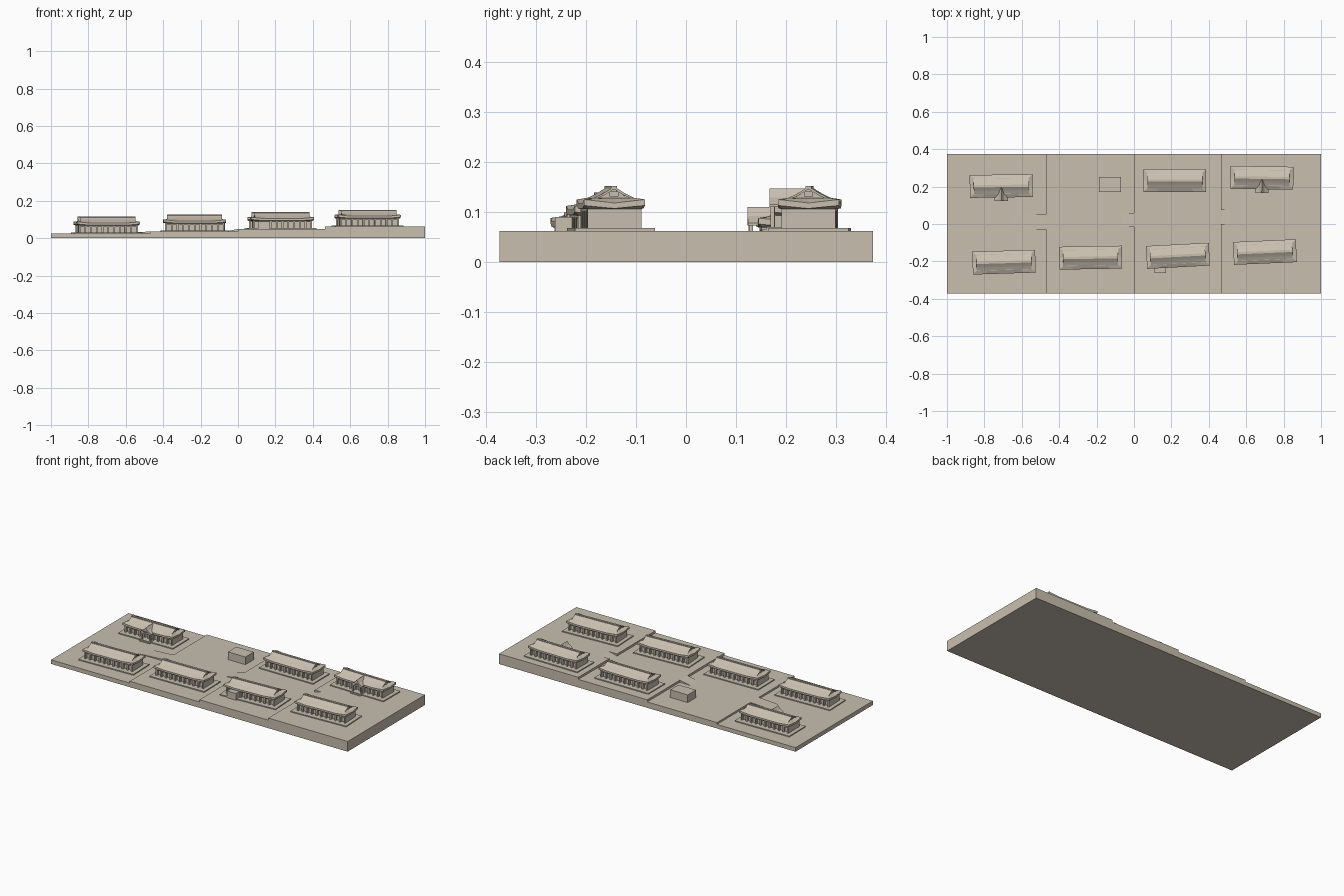
import bpy, bmesh, math
from mathutils import Matrix, Vector

if "Cube" in bpy.data.objects:
    bpy.data.objects.remove(bpy.data.objects["Cube"])

stone = bpy.data.materials.new("warm_stone")
stone.diffuse_color = (0.58, 0.52, 0.43, 1)
stone.use_nodes = True
stone.node_tree.nodes["Principled BSDF"].inputs["Base Color"].default_value = stone.diffuse_color


def finish(name, bm, matrix=Matrix()):
    bmesh.ops.recalc_face_normals(bm, faces=bm.faces)
    mesh = bpy.data.meshes.new(name)
    bm.to_mesh(mesh)
    bm.free()
    mesh.materials.append(stone)
    ob = bpy.data.objects.new(name, mesh)
    ob.matrix_world = matrix
    bpy.context.collection.objects.link(ob)
    return ob


def add_box(bm, x0, x1, y0, y1, z0, z1):
    m = Matrix.Translation(((x0 + x1) / 2, (y0 + y1) / 2, (z0 + z1) / 2))
    m = m @ Matrix.Diagonal((x1 - x0, y1 - y0, z1 - z0, 1))
    bmesh.ops.create_cube(bm, size=1, matrix=m)


def box(name, *bounds, matrix=Matrix()):
    bm = bmesh.new()
    add_box(bm, *bounds)
    return finish(name, bm, matrix)


def add_prism(bm, points, step):
    """Extrude a closed outline along a vector."""
    face = bm.faces.new([bm.verts.new(p) for p in points])
    ext = bmesh.ops.extrude_face_region(bm, geom=[face])
    moved = [g for g in ext["geom"] if isinstance(g, bmesh.types.BMVert)]
    bmesh.ops.translate(bm, vec=Vector(step), verts=moved)
    if face.is_valid is False:
        return
    if all(len(e.link_faces) == 1 for e in face.edges):
        bm.faces.new(list(reversed([v for v in face.verts])))


def prism(name, points, step, matrix=Matrix()):
    bm = bmesh.new()
    add_prism(bm, points, step)
    return finish(name, bm, matrix)


# Terraced ground, the highest level notched for its ramp
Y0, Y1 = -0.372, 0.373
LEVELS = [0.025, 0.036, 0.049, 0.062]
EDGES = [-1.0, -0.47, 0.0, 0.465, 1.0]
for i in range(3):
    box(f"terrace_{i + 1}", EDGES[i], EDGES[i + 1], Y0, Y1, 0, LEVELS[i])
notch = [(0.465, Y0), (1, Y0), (1, Y1), (0.465, Y1), (0.465, 0.075),
         (0.515, 0.075), (0.515, 0.0), (0.465, 0.0)]
prism("terrace_4", [(x, y, 0) for x, y in notch], (0, 0, LEVELS[3]))


# Road ramps between levels
def ramp(name, x0, x1, y0, y1, z0, z1):
    prism(name, [(x0, y0, 0), (x1, y0, 0), (x1, y0, z1), (x0, y0, z0)],
          (0, y1 - y0, 0))


ramp("ramp_1", -0.66, -0.47, -0.03, 0.05, LEVELS[0], LEVELS[1])
ramp("ramp_2", -0.07, 0.0, -0.015, 0.06, LEVELS[1], LEVELS[2])
ramp("ramp_3", 0.465, 0.515, 0.0, 0.075, LEVELS[2], LEVELS[3])


def roof(name, m):
    bm = bmesh.new()

    # Skirt rings whose corners sweep upward
    def ring(hx, hy, z, lift):
        pts = [(-1, -1), (-.6, -1), (0, -1), (.6, -1), (1, -1), (1, 0),
               (1, 1), (.6, 1), (0, 1), (-.6, 1), (-1, 1), (-1, 0)]
        return [bm.verts.new((a * hx, b * hy,
                              z + (lift if abs(a) + abs(b) == 2 else 0)))
                for a, b in pts]

    rings = [ring(0.158, 0.053, 0.044, 0), ring(0.168, 0.061, 0.045, 0.006),
             ring(0.168, 0.061, 0.056, 0.007), ring(0.148, 0.042, 0.066, 0)]
    for a, b in zip(rings, rings[1:]):
        for i in range(12):
            j = (i + 1) % 12
            bm.faces.new((a[i], a[j], b[j], b[i]))
    bm.faces.new(rings[-1])
    bm.faces.new(list(reversed(rings[0])))
    # Upper gable body and overhanging curved slopes
    add_prism(bm, [(-0.14, -0.04, 0.065), (-0.14, 0.04, 0.065),
                   (-0.14, 0, 0.088)], (0.28, 0, 0))
    for s in (-1, 1):
        add_prism(bm, [(-0.147, s * 0.043, 0.065), (-0.147, s * 0.022, 0.075),
                       (-0.147, 0, 0.089), (-0.147, 0, 0.084),
                       (-0.147, s * 0.02, 0.071), (-0.147, s * 0.037, 0.064)],
                  (0.294, 0, 0))
        # Gable vent plate
        add_box(bm, s * 0.1435 - 0.0035, s * 0.1435 + 0.0035,
                -0.009, 0.009, 0.069, 0.079)
    # Ridge cap
    add_box(bm, -0.147, 0.147, -0.006, 0.006, 0.082, 0.09)
    finish(name, bm, m)


def hall(tag, x, y, level, angle, porch=False):
    m = Matrix.Translation((x, y, level)) @ Matrix.Rotation(math.radians(angle), 4, 'Z')
    box(tag + "_plinth", -0.182, 0.182, -0.08, 0.08, -0.002, 0.006, matrix=m)
    # Recessed core, solid ends, beam and sill
    bm = bmesh.new()
    add_box(bm, -0.15, 0.15, -0.039, 0.039, 0.004, 0.046)
    for s in (-1, 1):
        add_box(bm, s * 0.154 - 0.004, s * 0.154 + 0.004,
                -0.054, 0.054, 0.004, 0.046)
    add_box(bm, -0.156, 0.156, -0.053, 0.053, 0.038, 0.0455)
    finish(tag + "_walls", bm, m)
    # Piers along both long sides
    bm = bmesh.new()
    for s in (-1, 1):
        for i in range(1, 10):
            px = -0.154 + i * 0.0308
            add_box(bm, px - 0.0045, px + 0.0045,
                    s * 0.047 - 0.007, s * 0.047 + 0.007, 0.004, 0.04)
    finish(tag + "_piers", bm, m)
    roof(tag + "_roof", m)
    if porch:
        # Cross gable roof with slabs, ridge dying into the main roof
        prism(tag + "_porch_roof",
              [(-0.036, -0.08, 0.048), (-0.036, -0.08, 0.053),
               (-0.014, -0.08, 0.067), (0, -0.08, 0.085),
               (0.014, -0.08, 0.067), (0.036, -0.08, 0.053),
               (0.036, -0.08, 0.048), (0, -0.08, 0.062)],
              (0, 0.078, 0), m)
        bm = bmesh.new()
        for s in (-1, 1):
            add_box(bm, s * 0.028 - 0.004, s * 0.028 + 0.004,
                    -0.078, -0.07, 0.0, 0.052)
        add_box(bm, -0.03, 0.03, -0.076, -0.072, 0.043, 0.052)
        finish(tag + "_porch_posts", bm, m)
        for k in range(2):
            box(f"{tag}_porch_step_{k + 1}", -0.036, 0.036, -0.094 + k * 0.008,
                -0.05, -0.002, 0.004 + k * 0.004, matrix=m)


# Front row halls
hall("front_hall_1", -0.695, -0.204, LEVELS[0], 1.8)
hall("front_hall_2", -0.232, -0.18, LEVELS[1], 1.0)
hall("front_hall_3", 0.235, -0.17, LEVELS[2], 3.0)
hall("front_hall_4", 0.70, -0.15, LEVELS[3], 2.5)
# Back row halls
hall("back_hall_1", -0.71, 0.203, LEVELS[0], 0.8, porch=True)
hall("back_hall_3", 0.218, 0.232, LEVELS[2], 0)
hall("back_hall_4", 0.684, 0.247, LEVELS[3], -0.8, porch=True)

# Plain block and entrance annex
box("plain_block", -0.188, -0.07, 0.172, 0.252, 0.03, 0.083)
box("entrance_annex", 0.11, 0.17, -0.262, -0.215, 0.045, 0.09)
